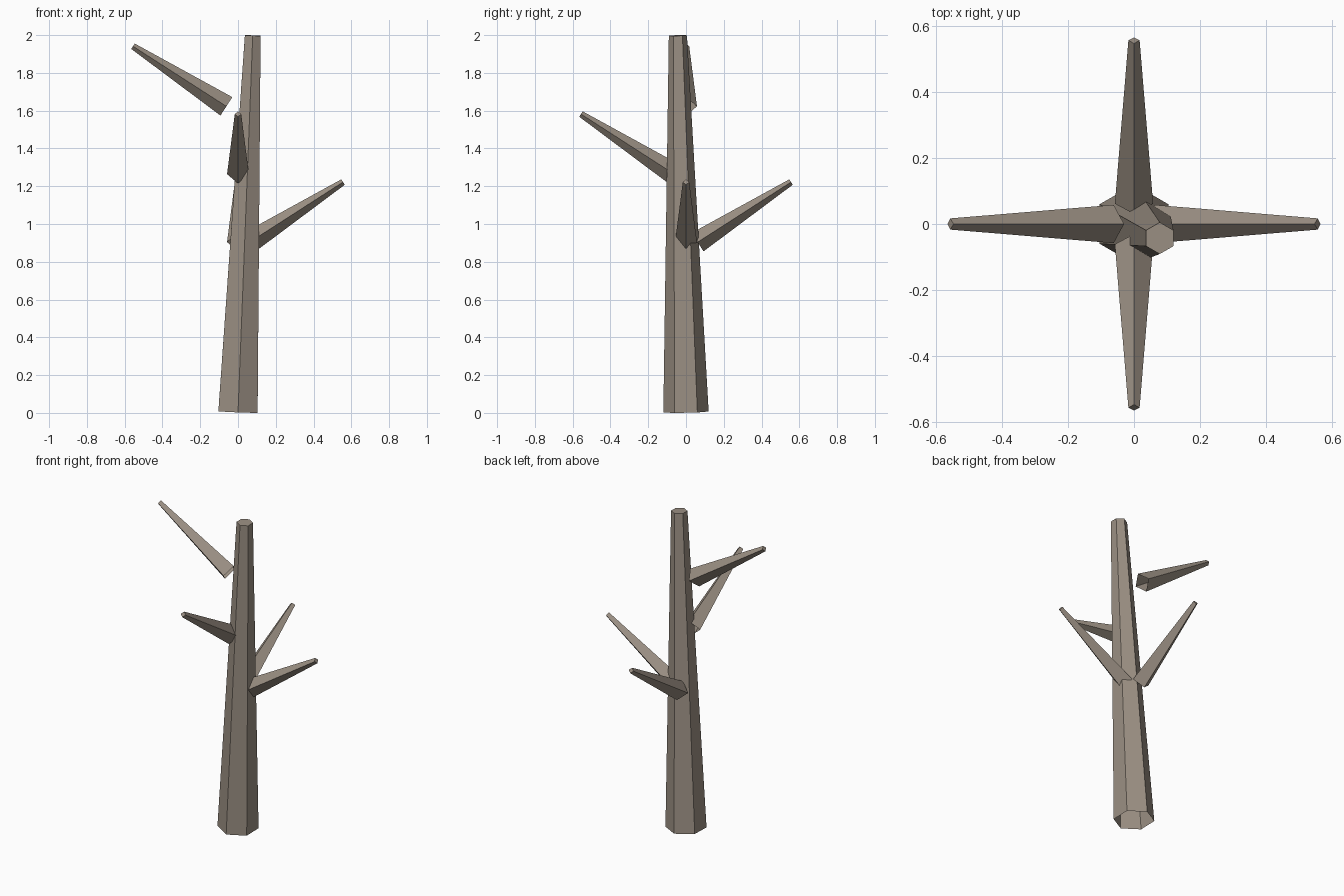
import bpy, bmesh, math
from mathutils import Vector

if "Cube" in bpy.data.objects:
    bpy.data.objects.remove(bpy.data.objects["Cube"])

bark = bpy.data.materials.new("bark")
bark.diffuse_color = (0.33, 0.28, 0.23, 1)
bark.use_nodes = True
bark.node_tree.nodes["Principled BSDF"].inputs["Base Color"].default_value = bark.diffuse_color


def tapered_limb(name, start, end, r_start, r_end, sides):
    """Flat-faced tapered tube from start to end: open base, capped tip."""
    start, end = Vector(start), Vector(end)
    turn = Vector((0, 0, 1)).rotation_difference(end - start)
    bm = bmesh.new()
    rings = []
    for centre, r in ((start, r_start), (end, r_end)):
        ring = []
        for i in range(sides):
            a = math.pi / 2 + 2 * math.pi * i / sides
            ring.append(bm.verts.new(centre + turn @ Vector((r * math.cos(a), r * math.sin(a), 0))))
        rings.append(ring)
    low, high = rings
    for i in range(sides):
        j = (i + 1) % sides
        bm.faces.new((low[i], low[j], high[j], high[i]))
    bm.faces.new(high)
    mesh = bpy.data.meshes.new(name)
    bm.to_mesh(mesh)
    bm.free()
    mesh.materials.append(bark)
    obj = bpy.data.objects.new(name, mesh)
    bpy.context.collection.objects.link(obj)
    return obj


# Leaning six-sided trunk
tapered_limb("trunk", (0, 0, 0.005), (0.078, -0.043, 1.998), 0.12, 0.048, 6)

# Four-sided bare branches: name, outward direction, base height
branches = [
    ("right_branch", (1, 0), 0.904),
    ("back_branch", (0, 1), 0.904),
    ("front_branch", (0, -1), 1.264),
    ("left_branch", (-1, 0), 1.623),
]
for name, (dx, dy), z in branches:
    tapered_limb(name, (0.0615 * dx, 0.0615 * dy, z),
                 (0.556 * dx, 0.556 * dy, z + 0.318), 0.058, 0.017, 4)
